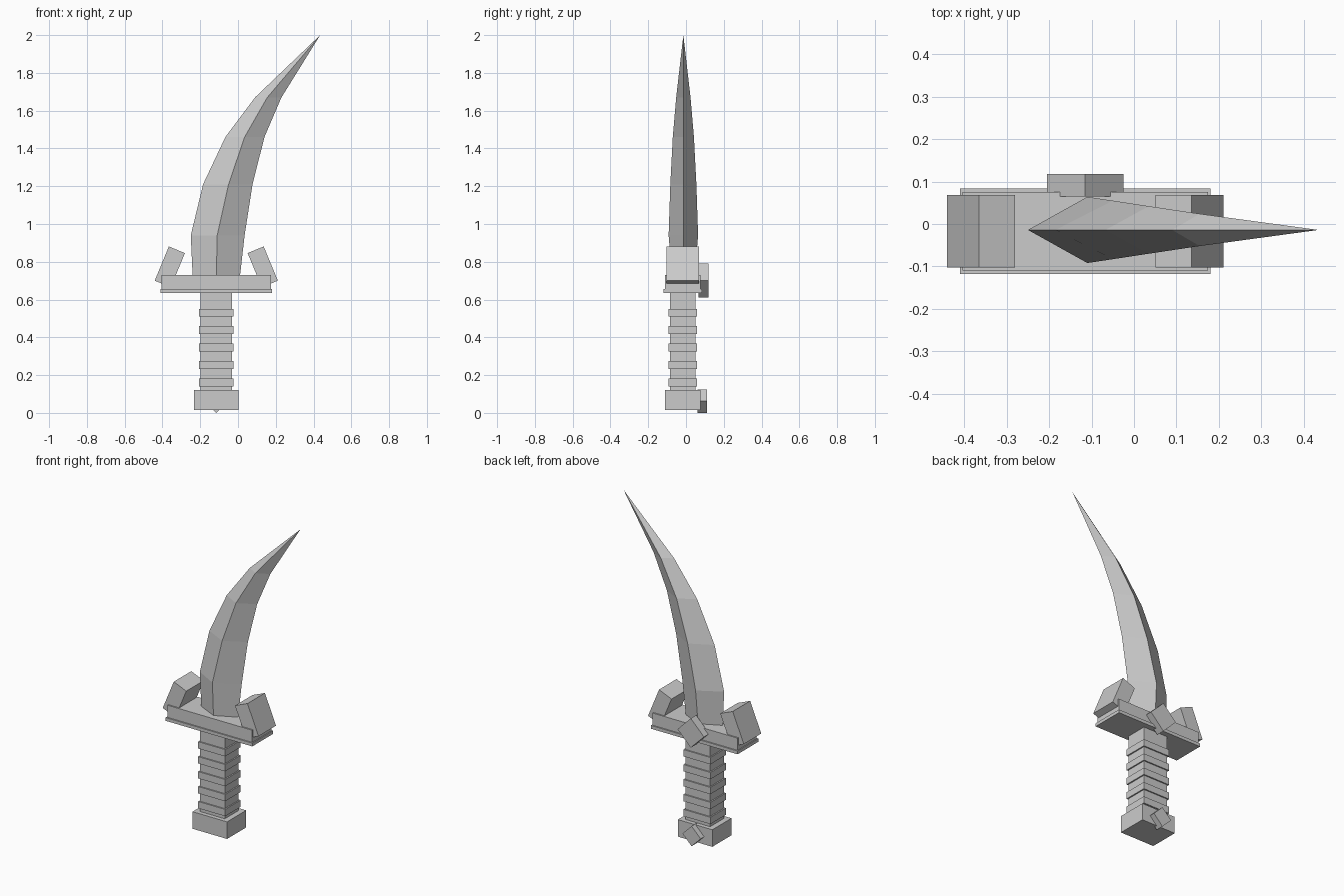
import bpy
import bmesh
import math

cube = bpy.data.objects.get("Cube")
if cube:
    bpy.data.objects.remove(cube, do_unlink=True)

CX, CY = -0.115, -0.017  # axis of the handle

steel = bpy.data.materials.new("plain_grey")
steel.use_nodes = True
GREY = (0.6, 0.6, 0.6, 1)
steel.diffuse_color = GREY
steel.node_tree.nodes["Principled BSDF"].inputs["Base Color"].default_value = GREY


def finish(name, bm):
    bmesh.ops.recalc_face_normals(bm, faces=bm.faces[:])
    mesh = bpy.data.meshes.new(name)
    bm.to_mesh(mesh)
    bm.free()
    mesh.materials.append(steel)
    obj = bpy.data.objects.new(name, mesh)
    bpy.context.collection.objects.link(obj)
    return obj


def box(name, centre, size, tilt=0):
    """Box with a turn in degrees about the y axis."""
    bm = bmesh.new()
    bmesh.ops.create_cube(bm, size=1)
    bmesh.ops.scale(bm, vec=size, verts=bm.verts)
    obj = finish(name, bm)
    obj.location = centre
    obj.rotation_euler.y = math.radians(tilt)
    return obj


def slab(name, width, depth, bottom, top):
    """Upright box centred on the handle axis."""
    return box(name, (CX, CY, (bottom + top) / 2), (width, depth, top - bottom))


# Handle: pommel, grip and raised wraps
slab("pommel", 0.235, 0.186, 0.015, 0.12)
slab("grip", 0.168, 0.134, 0.11, 0.64)
for i in range(5):
    z = 0.162 + i * 0.092
    slab(f"grip_ring_{i + 1}", 0.184, 0.15, z - 0.021, z + 0.021)

# Crossguard with a thin lip below
slab("guard_lip", 0.59, 0.202, 0.635, 0.655)
slab("guard", 0.578, 0.186, 0.65, 0.73)

# Inward leaning prongs at the guard ends
for side, name in ((-1, "right_prong"), (1, "left_prong")):
    box(name, (CX + side * 0.246, CY, 0.773), (0.092, 0.17, 0.196), -side * 22.5)

# Diamond studs on the back
for name, z, half, y0, y1 in (("guard_stud", 0.70, 0.09, 0.065, 0.118),
                              ("pommel_stud", 0.062, 0.062, 0.06, 0.11)):
    side = half * math.sqrt(2)
    box(name, (CX, (y0 + y1) / 2, z), (side, y1 - y0, side), 45)

# Curved blade: back edge x, ridge x, cutting edge x, height, half thickness
sections = [
    (-0.24, -0.115, 0.01, 0.72, 0.06),
    (-0.25, -0.11, 0.035, 0.94, 0.078),
    (-0.185, -0.05, 0.077, 1.21, 0.069),
    (-0.067, 0.035, 0.14, 1.46, 0.056),
    (0.09, 0.155, 0.23, 1.67, 0.038),
]
bm = bmesh.new()
rings = []
for back, ridge, edge, z, half in sections:
    y = CY + 0.003
    rings.append([bm.verts.new(p) for p in (
        (back, y, z), (ridge, y - half, z), (edge, y, z), (ridge, y + half, z))])
tip = bm.verts.new((0.435, CY + 0.003, 2.0))
bm.faces.new(rings[0])
for low, high in zip(rings, rings[1:]):
    for i in range(4):
        j = (i + 1) % 4
        bm.faces.new((low[i], low[j], high[j], high[i]))
for i in range(4):
    bm.faces.new((rings[-1][i], rings[-1][(i + 1) % 4], tip))
finish("blade", bm)
